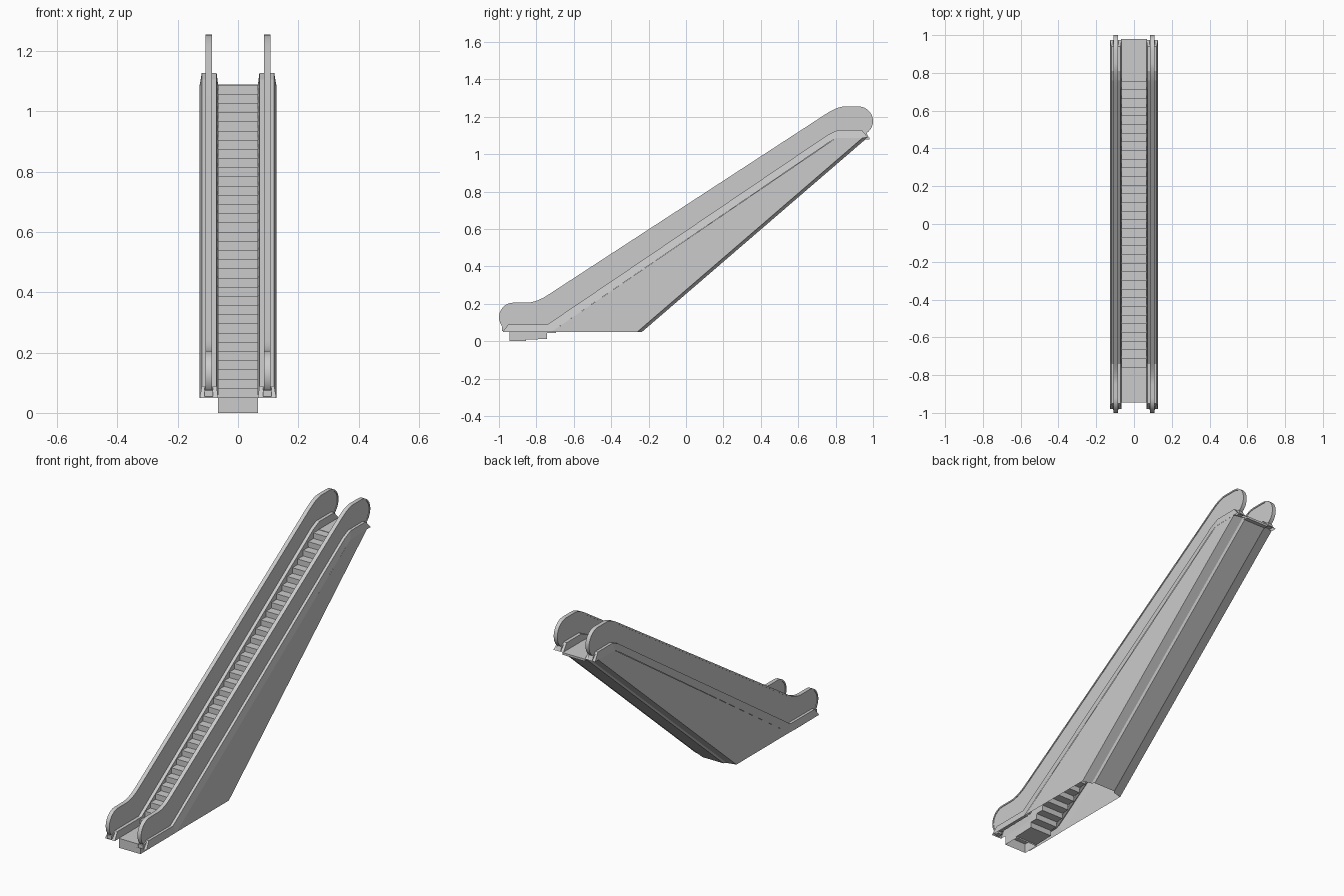
import bpy, bmesh, math
from mathutils import Vector

if "Cube" in bpy.data.objects:
    bpy.data.objects.remove(bpy.data.objects["Cube"])


def make(name, verts, faces, mirror=False, smooth=False):
    bm = bmesh.new()
    vs = [bm.verts.new(v) for v in verts]
    for f in faces:
        bm.faces.new([vs[i] for i in f])
    bmesh.ops.recalc_face_normals(bm, faces=bm.faces)
    me = bpy.data.meshes.new(name)
    bm.to_mesh(me)
    bm.free()
    ob = bpy.data.objects.new(name, me)
    bpy.context.collection.objects.link(ob)
    if mirror:
        ob.modifiers.new("mirror", 'MIRROR')
    if smooth:
        bpy.ops.object.select_all(action='DESELECT')
        ob.select_set(True)
        bpy.context.view_layer.objects.active = ob
        bpy.ops.object.shade_smooth_by_angle(angle=math.radians(30))
    return ob


def prism(name, pts, x0, x1, **kw):
    """Side profile (y, z) extruded across x."""
    n = len(pts)
    verts = [(x, y, z) for x in (x0, x1) for y, z in pts]
    faces = [list(range(n)), list(range(n, 2 * n))]
    faces += [(i, (i + 1) % n, n + (i + 1) % n, n + i) for i in range(n)]
    return make(name, verts, faces, **kw)


def arc(cy, cz, r, a0, a1, n):
    angs = [math.radians(a0 + (a1 - a0) * i / n) for i in range(n + 1)]
    return [(cy + r * math.cos(a), cz + r * math.sin(a)) for a in angs]


def bend(p0, p1, p2, n):
    p0, p1, p2 = map(Vector, (p0, p1, p2))
    ts = [i / n for i in range(n + 1)]
    return [tuple(p0 * (1 - t) ** 2 + p1 * 2 * t * (1 - t) + p2 * t * t) for t in ts]


def inset(path, d):
    out = []
    for i, p in enumerate(path):
        a, b = Vector(path[max(i - 1, 0)]), Vector(path[min(i + 1, len(path) - 1)])
        t = (b - a).normalized()
        out.append((p[0] + t.y * d, p[1] - t.x * d))
    return out


# Handrail path, from the lower newel over the slope to the upper newel
rail = (arc(-0.922, 0.128, 0.078, 240, 90, 12)
        + bend((-0.85, 0.206), (-0.80, 0.207), (-0.74, 0.246), 5)
        + bend((0.73, 1.203), (0.805, 1.255), (0.85, 1.255), 5)
        + arc(0.922, 1.177, 0.078, 90, -60, 12))
inner = inset(rail, 0.008)
prism("handrails", rail + inner[::-1], 0.086, 0.108, mirror=True, smooth=True)

# Balustrade panels filling the handrail outline
prism("balustrade_panels", inner + [(0.80, 1.10), (-0.74, 0.07)],
      0.089, 0.105, mirror=True)

# Decks beside the steps: tapered channels, open underneath
low = [(-0.98, 0.05), (-0.72, 0.05), (0.76, 1.06), (0.80, 1.085), (0.975, 1.088)]
top = [(-0.95, 0.09), (-0.74, 0.09), (0.76, 1.105), (0.81, 1.128), (0.94, 1.128)]
verts, faces = [], []
for l, t in zip(low, top):
    verts += [(0.066, *l), (0.071, *t), (0.120, *t), (0.127, *l)]
for s in range(len(low) - 1):
    faces += [(4 * s + k, 4 * s + k + 1, 4 * s + k + 5, 4 * s + k + 4) for k in range(3)]
e = 4 * (len(low) - 1)
faces += [(0, 1, 2, 3), (e, e + 1, e + 2, e + 3)]
make("side_decks", verts, faces, mirror=True)

# Truss cladding: side walls and stepped sloping underside, open at the floor
section = [(0.126, 0.0), (0.075, 0.012), (0.065, 0.025), (0.0, 0.025)]
verts = [(0.126, -0.72, 0.05), (0.126, 0.80, 1.085)]
for x, d in section:
    verts += [(x, -0.26 + d, 0.05), (x, 0.945 + d, 1.088)]
faces = [(0, 2, 3, 1)] + [(2 * k, 2 * k + 2, 2 * k + 3, 2 * k + 1) for k in (1, 2, 3)]
make("truss_cladding", verts, faces, mirror=True)

# Moving steps: a stepped band with a stepped underside
count, y0, z0 = 34, -0.76, 0.052
run, rise = 1.56 / count, 1.036 / count
upper, under = [(-0.86, z0)], [(-0.86, 0.008)]
for i in range(count):
    y, z = y0 + i * run, z0 + i * rise
    upper += [(y, z), (y, z + rise)]
    under += [(y + 0.018, z - 0.04), (y + 0.018, z + rise - 0.04)]
upper.append((0.82, 1.088))
under.append((0.82, 1.048))
prism("steps", upper + under[::-1], -0.067, 0.067)

# Lower landing: box without a bottom
w, a, b, h = 0.066, -0.945, -0.855, 0.052
verts = [(x, y, z) for z in (0, h) for x, y in ((-w, a), (w, a), (w, b), (-w, b))]
make("lower_landing", verts,
     [(4, 5, 6, 7)] + [(i, (i + 1) % 4, 4 + (i + 1) % 4, 4 + i) for i in range(4)])

# Upper landing plate
prism("upper_landing", [(0.80, 1.078), (0.80, 1.09), (0.98, 1.09), (0.98, 1.078)],
      -0.068, 0.068)

# Handrail inlets at both ends
prism("lower_inlets", [(-0.985, 0.055), (-0.985, 0.075), (-0.95, 0.085), (-0.95, 0.055)],
      0.083, 0.111, mirror=True)
prism("upper_inlets", [(0.975, 1.092), (0.965, 1.115), (0.94, 1.12), (0.94, 1.092)],
      0.083, 0.111, mirror=True)
